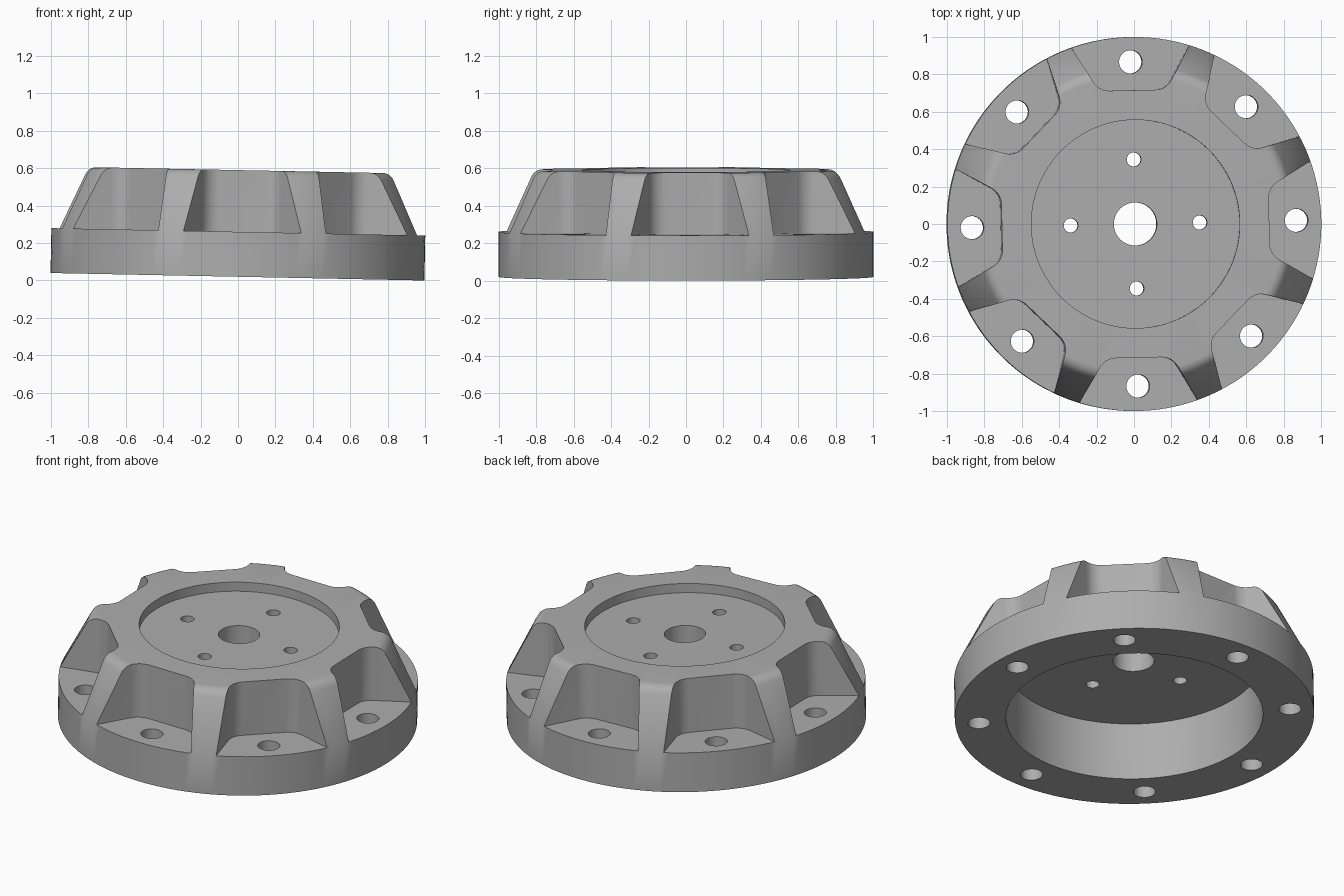
import bpy, bmesh, math
from mathutils import Matrix, Vector

cube = bpy.data.objects.get("Cube")
if cube:
    bpy.data.objects.remove(cube, do_unlink=True)

SEGMENTS = 128
FLANGE_TOP, HUB_TOP = 0.24, 0.57

steel = bpy.data.materials.new("grey_metal")
steel.use_nodes = True
GREY = (0.42, 0.42, 0.42, 1)
steel.diffuse_color = GREY
steel.node_tree.nodes["Principled BSDF"].inputs["Base Color"].default_value = GREY


def fillet(before, corner, after, radius, steps=6):
    """Points of a round that replaces a 2D corner."""
    c = Vector(corner)
    u = (Vector(before) - c).normalized()
    v = (Vector(after) - c).normalized()
    half = u.angle(v) / 2
    centre = c + (u + v).normalized() * radius / math.sin(half)
    start = c + u * radius / math.tan(half) - centre
    end = c + v * radius / math.tan(half) - centre
    total = start.angle(end)
    return [centre + (start * math.sin((1 - t) * total) + end * math.sin(t * total)) / math.sin(total)
            for t in (i / steps for i in range(steps + 1))]


def make_object(name, bm):
    bmesh.ops.recalc_face_normals(bm, faces=bm.faces)
    mesh = bpy.data.meshes.new(name)
    bm.to_mesh(mesh)
    bm.free()
    obj = bpy.data.objects.new(name, mesh)
    bpy.context.collection.objects.link(obj)
    mesh.materials.append(steel)
    return obj


def revolve(name, profile):
    bm = bmesh.new()
    verts = [bm.verts.new((r, 0, z)) for r, z in profile]
    edges = [bm.edges.new((a, b)) for a, b in zip(verts, verts[1:] + verts[:1])]
    bmesh.ops.spin(bm, geom=verts + edges, cent=(0, 0, 0), axis=(0, 0, 1),
                   angle=math.tau, steps=SEGMENTS, use_merge=True)
    bmesh.ops.remove_doubles(bm, verts=bm.verts, dist=1e-5)
    return make_object(name, bm)


def cut(target, cutter):
    mod = target.modifiers.new("cut", "BOOLEAN")
    mod.operation, mod.solver, mod.object = "DIFFERENCE", "EXACT", cutter
    bpy.context.view_layer.update()
    graph = bpy.context.evaluated_depsgraph_get()
    mesh = bpy.data.meshes.new_from_object(target.evaluated_get(graph))
    target.modifiers.clear()
    target.data = mesh
    bpy.data.objects.remove(cutter, do_unlink=True)


# Revolved body: bore, underside cavity, rim, sloped hub with rounded shoulder, top recess
shoulder = fillet((1, FLANGE_TOP), (0.834, HUB_TOP), (0.557, HUB_TOP), 0.07)
hub = revolve("flanged_hub", [(0.115, 0.35), (0.715, 0.35), (0.715, 0), (1, 0), (1, FLANGE_TOP),
                              *shoulder, (0.557, HUB_TOP), (0.557, 0.514), (0.115, 0.514)])

# Eight flared bolt pockets, open to the outside
inner, outer, half_in, half_out = 0.715, 1.1, 0.18, 0.402
side = fillet((inner, 0), (inner, half_in), (outer, half_out), 0.1)
outline = [Vector((outer, -half_out))] + [Vector((p.x, -p.y)) for p in reversed(side)]
outline += side + [Vector((outer, half_out))]
bm = bmesh.new()
for i in range(8):
    turn = Matrix.Rotation(i * math.tau / 8, 4, "Z")
    base = bm.faces.new([bm.verts.new(turn @ Vector((p.x, p.y, FLANGE_TOP))) for p in outline])
    top = bmesh.ops.extrude_face_region(bm, geom=[base], use_keep_orig=True)["geom"]
    bmesh.ops.translate(bm, vec=(0, 0, 0.6), verts=[v for v in top if isinstance(v, bmesh.types.BMVert)])
cut(hub, make_object("pocket_cutter", bm))

# Bolt holes in the rim and smaller holes in the web
bm = bmesh.new()
for count, ring, radius in ((8, 0.867, 0.062), (4, 0.345, 0.038)):
    for i in range(count):
        place = Matrix.Rotation(i * math.tau / count, 4, "Z") @ Matrix.Translation((ring, 0, 0.3))
        bmesh.ops.create_cone(bm, cap_ends=True, segments=32, radius1=radius, radius2=radius,
                              depth=2, matrix=place)
cut(hub, make_object("hole_cutter", bm))

# Smooth shading with sharp edges kept, then the slight lean
bpy.ops.object.select_all(action="DESELECT")
hub.select_set(True)
bpy.context.view_layer.objects.active = hub
bpy.ops.object.shade_smooth_by_angle(angle=math.radians(30))
hub.matrix_world = (Matrix.Translation((-0.003, 0, 0.02)) @ Matrix.Rotation(0.02, 4, "Y")
                    @ Matrix.Rotation(math.radians(1.3), 4, "Z"))
